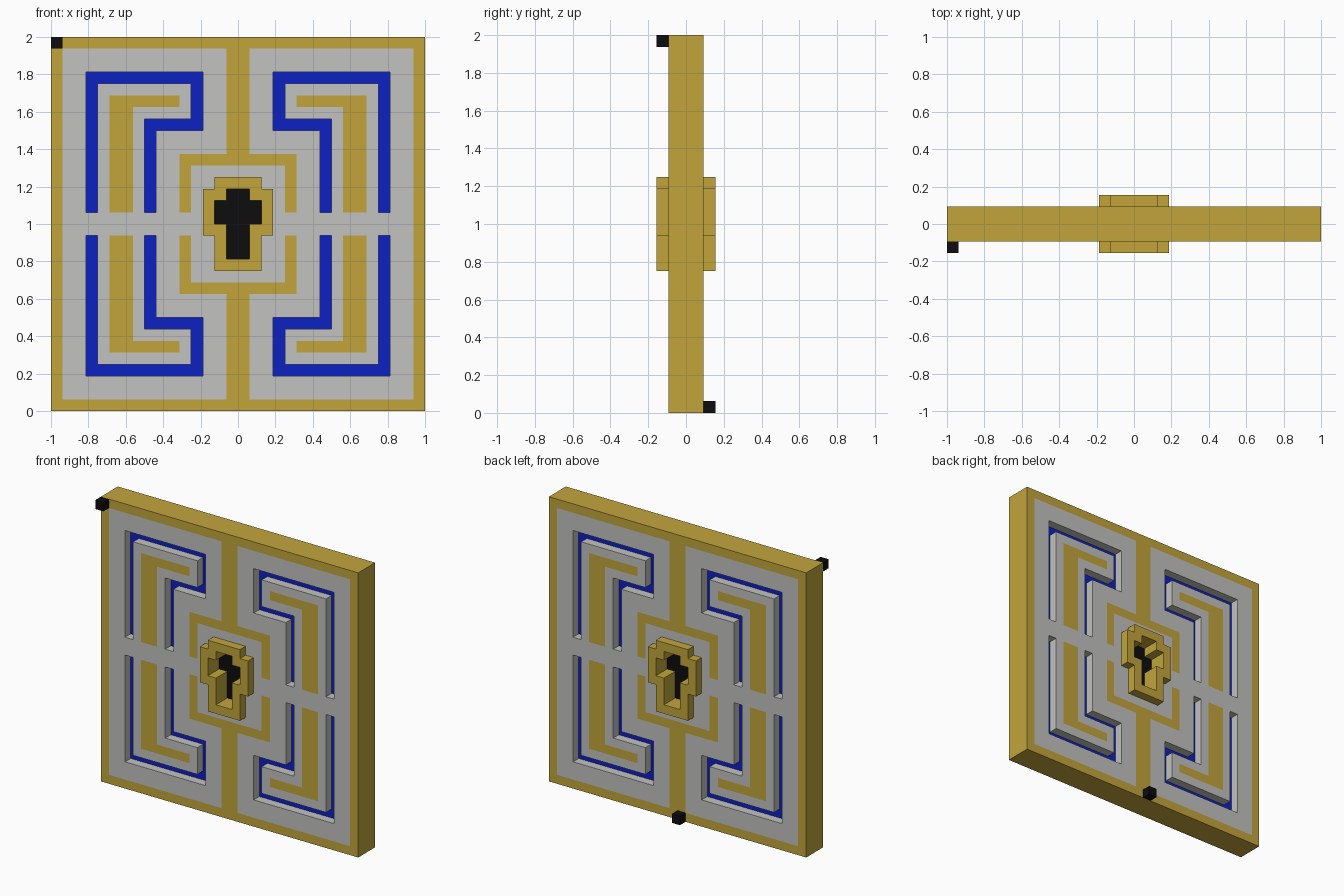
import bpy
import bmesh

if "Cube" in bpy.data.objects:
    bpy.data.objects.remove(bpy.data.objects["Cube"], do_unlink=True)

U = 1 / 16  # one block of the design; positions below are in blocks from the panel centre


def material(name, rgb):
    m = bpy.data.materials.new(name)
    m.use_nodes = True
    m.diffuse_color = (*rgb, 1)
    m.node_tree.nodes["Principled BSDF"].inputs["Base Color"].default_value = (*rgb, 1)
    return m


SILVER = material("silver", (0.54, 0.54, 0.53))
GOLD = material("gold", (0.54, 0.375, 0.045))
BLUE = material("blue", (0.0043, 0.0150, 0.54))
BLACK = material("black", (0.004, 0.004, 0.004))


def inside(rects, x, z):
    return any(x0 < x < x1 and z0 < z < z1 for x0, x1, z0, z1 in rects)


def breaks(*groups):
    """Grid lines for one axis: every value and its mirror image."""
    return sorted({s * v for g in groups for v in g for s in (-1, 1)})


def link(name, bm, mats):
    mesh = bpy.data.meshes.new(name)
    bm.to_mesh(mesh)
    bm.free()
    for m in mats:
        mesh.materials.append(m)
    ob = bpy.data.objects.new(name, mesh)
    bpy.context.collection.objects.link(ob)
    return ob


def relief(name, xs, zs, rule, mats, rim=0):
    """Stepped half relief mirrored front to back.
    rule(x, z) gives (height, material slot) for a cell, or None for a gap."""
    bm = bmesh.new()
    nx, nz = len(xs) - 1, len(zs) - 1
    cells = {(i, j): rule((xs[i] + xs[i + 1]) / 2, (zs[j] + zs[j + 1]) / 2)
             for i in range(nx) for j in range(nz)}

    def face(points, slot):
        f = bm.faces.new([bm.verts.new((x * U, -h * U, 1 + z * U)) for x, z, h in points])
        f.material_index = slot

    for (i, j), cell in cells.items():
        if cell is None:
            continue
        h, slot = cell
        loop = [(xs[i], zs[j]), (xs[i + 1], zs[j]),
                (xs[i + 1], zs[j + 1]), (xs[i], zs[j + 1])]
        face([(*p, h) for p in loop], slot)
        # walls down to lower neighbours or to the middle plane
        for k, (di, dj) in enumerate(((0, -1), (1, 0), (0, 1), (-1, 0))):
            other = cells.get((i + di, j + dj))
            low = other[0] if other else 0
            if low < h:
                p, q = loop[k], loop[(k + 1) % 4]
                face([(*q, h), (*p, h), (*p, low), (*q, low)], 0 if other else rim)
    bmesh.ops.remove_doubles(bm, verts=bm.verts, dist=1e-5)
    ob = link(name, bm, mats)
    mirror = ob.modifiers.new("front_to_back", 'MIRROR')
    mirror.use_axis = (False, True, False)
    return ob


# One quarter of the panel pattern: x range, z range
GOLD_BANDS = [(15, 16, 0, 16), (0, 16, 15, 16),               # border
              (0, 1, 6, 16), (4, 5, 1, 6), (0, 5, 5, 6),      # spine and inner frame
              (9, 11, 1, 11), (5, 11, 10, 11)]                # hooked strip
GROOVES = [(12, 13, 1, 13), (3, 13, 12, 13), (3, 4, 8, 13),
           (3, 8, 8, 9), (7, 8, 1, 9)]

# Stepped collar outline and the keyhole opening in it
COLLAR = [(-2, 2, -4, 4), (-3, 3, -1, 3)]
KEYHOLE = [(-1, 1, -3, 3), (-2, 2, 0, 2)]


def panel_rule(x, z):
    if inside(COLLAR, x, z):
        return None
    if inside(GROOVES, abs(x), abs(z)):
        return 0.5, 2
    return 1.5, int(inside(GOLD_BANDS, abs(x), abs(z)))


def collar_rule(x, z):
    if inside(COLLAR, x, z) and not inside(KEYHOLE, x, z):
        return 2.5, 0
    return None


def core_rule(x, z):
    return (0.5, 0) if inside(KEYHOLE, x, z) else None


# Panel with inlaid bands and sunken grooves
relief("panel", breaks((0, 1, 2, 3, 4, 5, 7, 8, 9, 11, 12, 13, 15, 16)),
       breaks((0, 1, 3, 4, 5, 6, 8, 9, 10, 11, 12, 13, 15, 16)),
       panel_rule, [SILVER, GOLD, BLUE], rim=1)

# Raised collar and the dark plate set deep in its keyhole
relief("keyhole_collar", breaks((1, 2, 3)), breaks((0, 1, 2, 3, 4)), collar_rule, [GOLD])
relief("keyhole_core", breaks((1, 2)), breaks((0, 2, 3)), core_rule, [BLACK])

# Small marker blocks: front upper corner and back lower middle
for name, centre in (("front_corner_block", (-15.5, -2, 15.5)),
                     ("back_bottom_block", (-0.5, 2, -15.5))):
    bm = bmesh.new()
    bmesh.ops.create_cube(bm, size=U)
    x, y, z = centre
    bmesh.ops.translate(bm, verts=bm.verts, vec=(x * U, y * U, 1 + z * U))
    link(name, bm, [BLACK])
